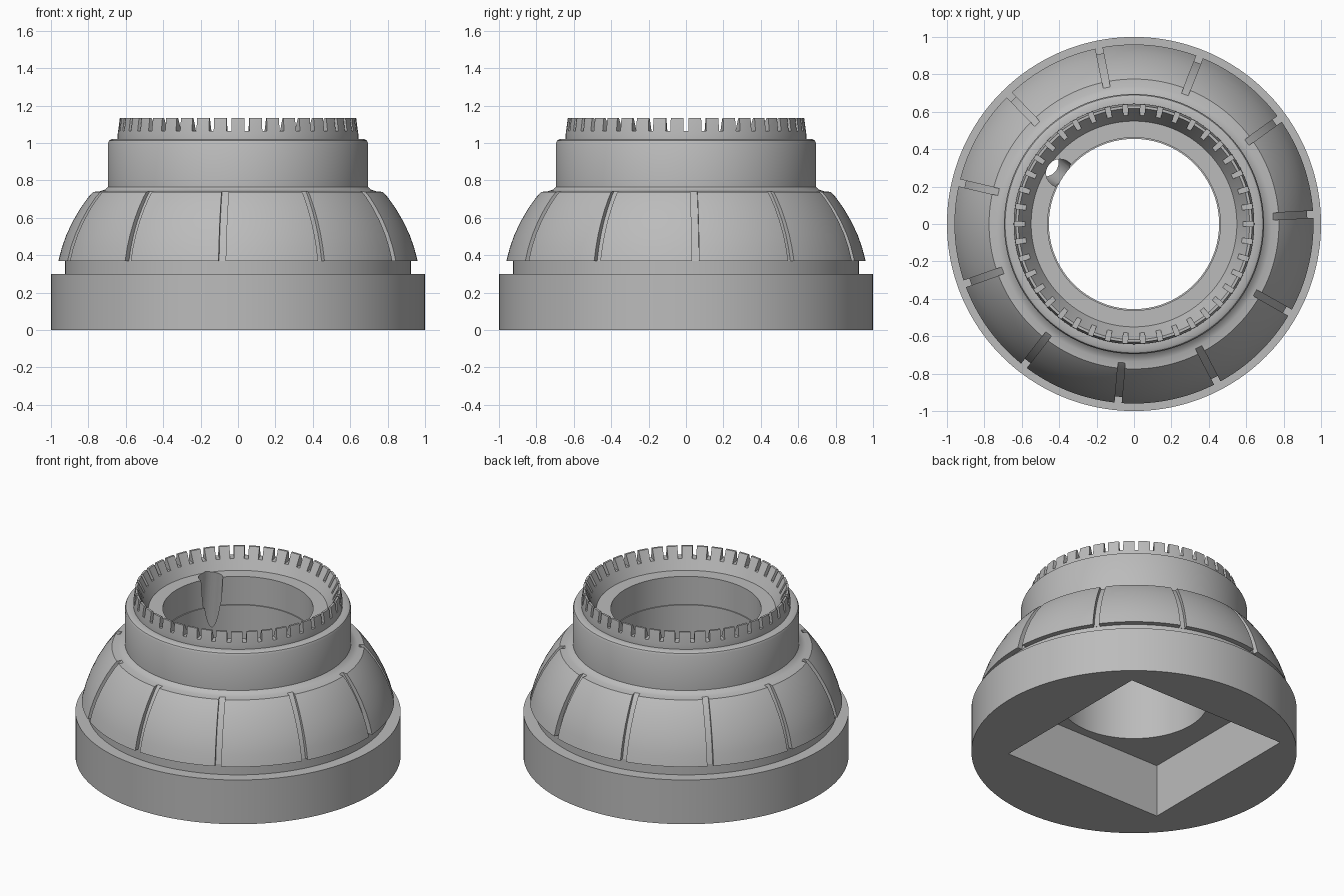
import bpy, bmesh
from math import pi, cos, sin, radians
from mathutils import Matrix, Vector

cube = bpy.data.objects.get("Cube")
if cube:
    bpy.data.objects.remove(cube)

grey = bpy.data.materials.new("plain_grey")
grey.use_nodes = True
COLOUR = (0.5, 0.5, 0.5, 1)
grey.diffuse_color = COLOUR
grey.node_tree.nodes["Principled BSDF"].inputs["Base Color"].default_value = COLOUR


def finish(bm, name):
    bmesh.ops.recalc_face_normals(bm, faces=bm.faces)
    mesh = bpy.data.meshes.new(name)
    bm.to_mesh(mesh)
    bm.free()
    mesh.materials.append(grey)
    obj = bpy.data.objects.new(name, mesh)
    bpy.context.collection.objects.link(obj)
    return obj


def lathe(name, profile, steps):
    """Revolve a closed (radius, height) outline about z."""
    bm = bmesh.new()
    rings = [[bm.verts.new((r * cos(2 * pi * i / steps), r * sin(2 * pi * i / steps), z))
              for r, z in profile] for i in range(steps)]
    n = len(profile)
    for i in range(steps):
        a, b = rings[i], rings[(i + 1) % steps]
        for j in range(n):
            k = (j + 1) % n
            bm.faces.new((a[j], b[j], b[k], a[k]))
    return finish(bm, name)


def radial_prisms(name, outline, width, count, start):
    """Prisms with a (radius, height) outline, repeated around z."""
    bm = bmesh.new()
    for i in range(count):
        turn = Matrix.Rotation(start + 2 * pi * i / count, 3, 'Z')
        sides = [[bm.verts.new(turn @ Vector((r, s * width / 2, z))) for r, z in outline]
                 for s in (-1, 1)]
        bm.faces.new(sides[0])
        bm.faces.new(sides[1][::-1])
        for j in range(len(outline)):
            k = (j + 1) % len(outline)
            bm.faces.new((sides[0][j], sides[0][k], sides[1][k], sides[1][j]))
    return finish(bm, name)


def cut(target, cutter):
    mod = target.modifiers.new(cutter.name, 'BOOLEAN')
    mod.operation = 'DIFFERENCE'
    mod.solver = 'EXACT'
    mod.object = cutter
    bpy.context.view_layer.objects.active = target
    bpy.ops.object.modifier_apply(modifier=mod.name)
    bpy.data.objects.remove(cutter)


# Body: foot, neck, dome, collar, toothed rim, bore
foot = [(0.455, 0), (1, 0), (1, 0.3), (0.925, 0.3), (0.925, 0.37)]
dome = [(0.96, 0.37), (0.942, 0.44), (0.917, 0.51), (0.884, 0.58),
        (0.843, 0.65), (0.8, 0.71), (0.775, 0.738)]
collar = [(0.735, 0.742), (0.712, 0.75), (0.695, 0.765),
          (0.695, 1), (0.689, 1.013), (0.675, 1.02)]
rim = [(0.643, 1.02), (0.643, 1.05), (0.632, 1.133), (0.618, 1.133), (0.55, 1.0)]
bore = [(0.462, 1.0), (0.462, 0.81), (0.455, 0.81)]
body = lathe("collar_body", foot + dome + collar + rim + bore, 168)

# Square socket underneath
bm = bmesh.new()
bmesh.ops.create_cube(bm, size=1, matrix=Matrix.Translation((-0.02, 0.075, 0.1285))
                      @ Matrix.Diagonal((1.19, 1.18, 0.457, 1)))
cut(body, finish(bm, "socket_cutter"))

# Grooves over the dome
groove = [(0.928, 0.35), (0.927, 0.37), (0.91, 0.44), (0.886, 0.51), (0.854, 0.58),
          (0.813, 0.65), (0.765, 0.72), (0.735, 0.75), (0.8, 0.9), (1.1, 0.9), (1.1, 0.35)]
cut(body, radial_prisms("groove_cutter", groove, 0.038, 11, radians(3.1)))

# Slots between the rim teeth
slot = [(0.5, 1.064), (0.7, 1.064), (0.7, 1.2), (0.5, 1.2)]
cut(body, radial_prisms("slot_cutter", slot, 0.026, 42, 0))

# Slanted pin hole in the inner ledge
bm = bmesh.new()
bmesh.ops.create_cone(bm, cap_ends=True, segments=32, radius1=0.075, radius2=0.075, depth=0.9,
                      matrix=Matrix.Rotation(radians(145.5), 4, 'Z')
                      @ Matrix.Translation((0.533, 0, 0.66))
                      @ Matrix.Rotation(radians(-9), 4, 'Y'))
cut(body, finish(bm, "pin_hole_cutter"))

# Smooth shading with sharp edges kept
bpy.ops.object.select_all(action='DESELECT')
body.select_set(True)
bpy.context.view_layer.objects.active = body
bpy.ops.object.shade_smooth_by_angle(angle=radians(30))
